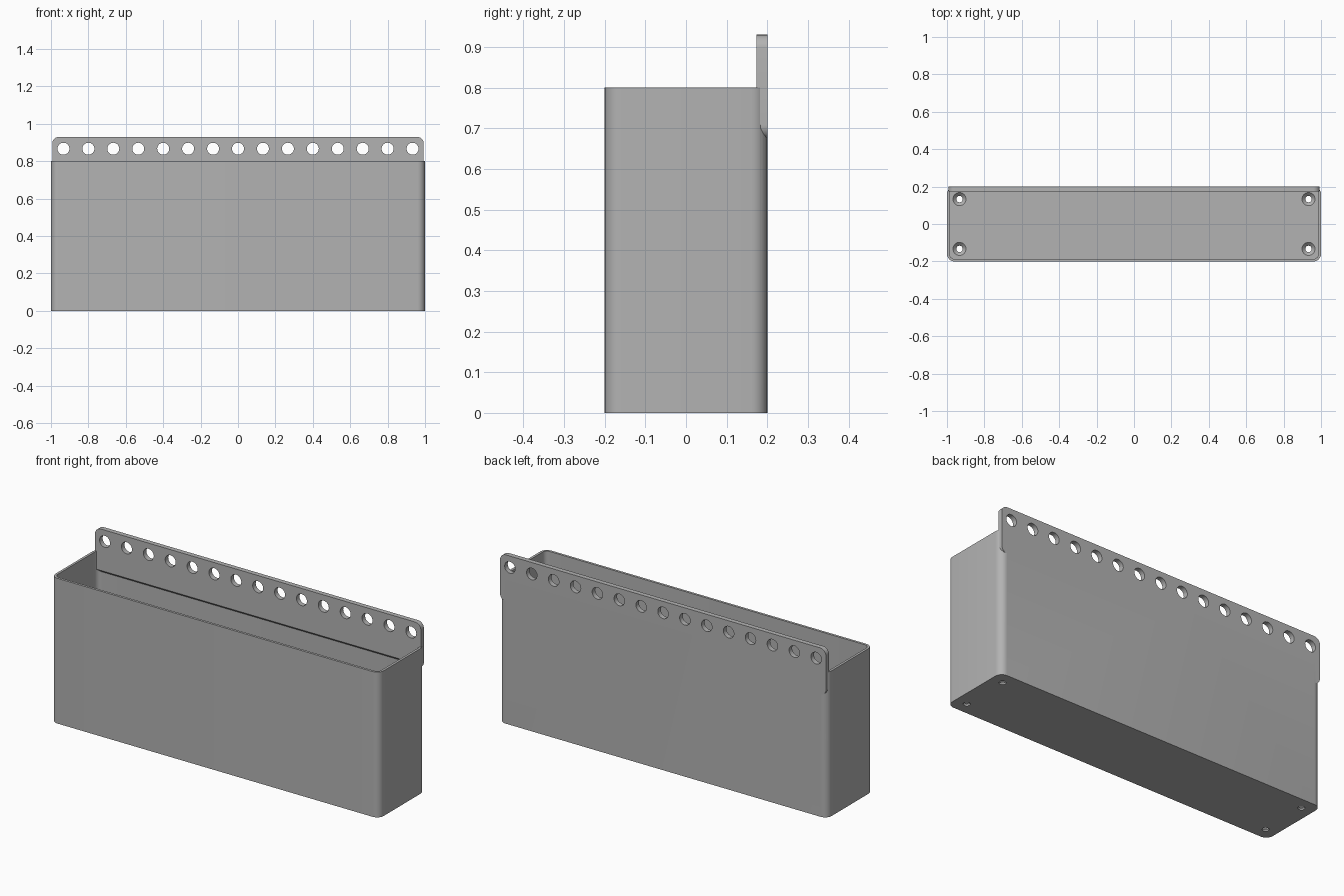
import bpy, bmesh, math
from mathutils import Matrix

old = bpy.data.objects.get("Cube")
if old:
    bpy.data.objects.remove(old, do_unlink=True)

mat = bpy.data.materials.new("plain grey")
mat.use_nodes = True
grey = (0.45, 0.45, 0.45, 1)
mat.diffuse_color = grey
mat.node_tree.nodes["Principled BSDF"].inputs["Base Color"].default_value = grey

W, D, H = 1.0, 0.2, 0.8      # half width, half depth, height
WALL, FLOOR, PLATE = 0.0133, 0.0267, 0.0267


def finish(name, bm):
    bmesh.ops.recalc_face_normals(bm, faces=bm.faces)
    mesh = bpy.data.meshes.new(name)
    bm.to_mesh(mesh)
    bm.free()
    mesh.materials.append(mat)
    obj = bpy.data.objects.new(name, mesh)
    bpy.context.collection.objects.link(obj)
    return obj


def rounded_prism(hx, hy, r, z0, z1, steps=8):
    """Rounded rectangle in xy, extruded from z0 to z1."""
    bm = bmesh.new()
    verts = []
    for q, (sx, sy) in enumerate([(1, 1), (-1, 1), (-1, -1), (1, -1)]):
        for i in range(steps + 1):
            a = math.pi / 2 * (q + i / steps)
            verts.append(bm.verts.new((sx * (hx - r) + r * math.cos(a),
                                       sy * (hy - r) + r * math.sin(a), z0)))
    face = bm.faces.new(verts)
    top = bmesh.ops.extrude_face_region(bm, geom=[face])["geom"]
    bmesh.ops.translate(bm, vec=(0, 0, z1 - z0),
                        verts=[g for g in top if isinstance(g, bmesh.types.BMVert)])
    return bm


def add_cone(bm, r1, r2, depth, matrix):
    bmesh.ops.create_cone(bm, cap_ends=True, segments=32, radius1=r1,
                          radius2=r2, depth=depth, matrix=matrix)


def combine(target, tool, operation):
    mod = target.modifiers.new(operation, "BOOLEAN")
    mod.object, mod.operation, mod.solver = tool, operation, "EXACT"
    bpy.context.view_layer.objects.active = target
    bpy.ops.object.modifier_apply(modifier=mod.name)
    bpy.data.objects.remove(tool, do_unlink=True)


# Open box with rounded upright corners
box = finish("hanging_bin", rounded_prism(W, D, 0.04, 0, H))
cavity = finish("cavity_cutter",
                rounded_prism(W - WALL, D - WALL, 0.0267, FLOOR, H + 0.1))
combine(box, cavity, "DIFFERENCE")

# Hanging plate: rounded outline stood upright, lower edge sloped at 45 degrees
low, high = 0.673, 0.93
bm = rounded_prism(0.993, (high - low) / 2, 0.035, 0, PLATE)
bm.transform(Matrix.Translation((0, D, (low + high) / 2)) @ Matrix.Rotation(math.pi / 2, 4, "X"))
cut = bmesh.ops.bisect_plane(bm, geom=bm.verts[:] + bm.edges[:] + bm.faces[:],
                             plane_co=(0, D, low + 0.002), plane_no=(0, -1, -1),
                             clear_outer=True)
bmesh.ops.holes_fill(bm, edges=[e for e in cut["geom_cut"] if isinstance(e, bmesh.types.BMEdge)])
plate = finish("hanging_plate", bm)
combine(box, plate, "UNION")

# Row of peg holes through the plate
bm = bmesh.new()
for i in range(-7, 8):
    add_cone(bm, 0.032, 0.032, 0.1, Matrix.Translation((i * 2 / 15, D - PLATE / 2, 0.867))
             @ Matrix.Rotation(math.pi / 2, 4, "X"))
combine(box, finish("peg_hole_cutter", bm), "DIFFERENCE")

# Countersunk screw holes in the floor corners
for part in ("screw_hole_cutter", "countersink_cutter"):
    bm = bmesh.new()
    for sx in (-1, 1):
        for sy in (-1, 1):
            if part == "screw_hole_cutter":
                add_cone(bm, 0.017, 0.017, 0.2, Matrix.Translation((sx * 0.933, sy * 0.133, 0)))
            else:
                add_cone(bm, 0.013, 0.037, 0.024,
                         Matrix.Translation((sx * 0.933, sy * 0.133, FLOOR - 0.01)))
    combine(box, finish(part, bm), "DIFFERENCE")

# Smooth rounded corners and holes, crisp edges elsewhere
bpy.ops.object.select_all(action="DESELECT")
box.select_set(True)
bpy.context.view_layer.objects.active = box
bpy.ops.object.shade_smooth_by_angle(angle=math.radians(30))
